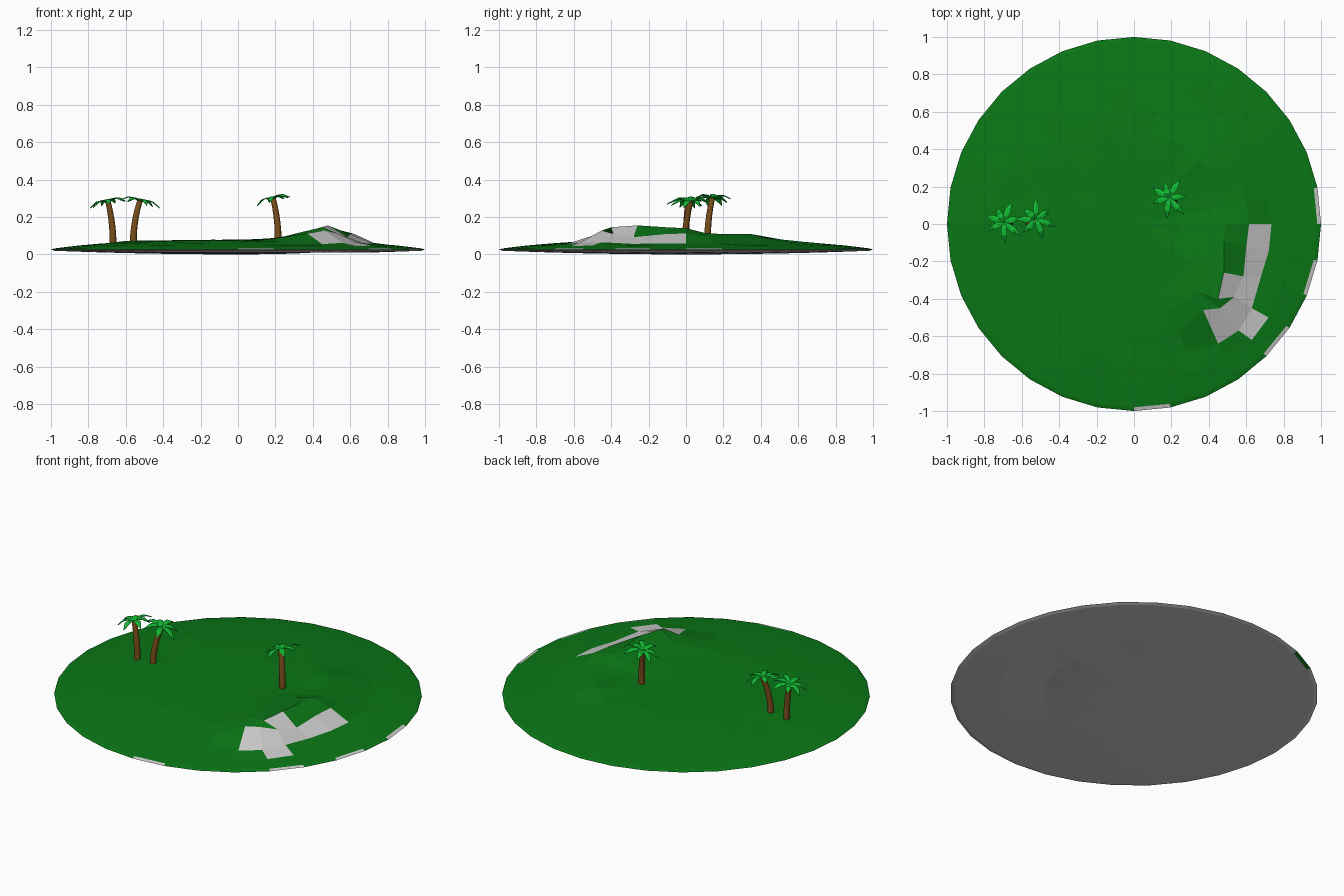
import bpy, bmesh, math, random
from mathutils import Vector, Matrix

if "Cube" in bpy.data.objects:
    bpy.data.objects.remove(bpy.data.objects["Cube"])

random.seed(4)
SEG = 32


def material(name, rgb):
    m = bpy.data.materials.new(name)
    m.diffuse_color = (*rgb, 1)
    m.use_nodes = True
    m.node_tree.nodes["Principled BSDF"].inputs["Base Color"].default_value = m.diffuse_color
    return m


grass = material("grass", (0.003, 0.184, 0.008))
bark = material("bark", (0.19, 0.075, 0.01))
frond = material("frond", (0.006, 0.5, 0.034))
rock = material("rock", (0.8, 0.8, 0.8))


def finish(bm, name, mats, recalc=True):
    if recalc:
        bmesh.ops.recalc_face_normals(bm, faces=bm.faces)
    me = bpy.data.meshes.new(name)
    bm.to_mesh(me)
    bm.free()
    for m in mats:
        me.materials.append(m)
    ob = bpy.data.objects.new(name, me)
    bpy.context.collection.objects.link(ob)
    return ob


# Island: polar grid, ridge heights above the base at steps -6..6 of 11.25 degrees
RADII = [0.1225 * i for i in range(1, 9)]
BASE = [0.078, 0.077, 0.076, 0.073, 0.068, 0.059, 0.047, 0.032]
FALL = [0.05, 0.15, 0.42, 1, 0.5, 0.0, 0.0, 0.0]
RIDGE = [0.01, 0.025, 0.05, 0.075, 0.08, 0.074, 0.07,
         0.042, 0.037, 0.036, 0.036, 0.018, 0.008]
# Sculpted vertices around the rocky slope: (ring, step) -> position
SCULPT = {
    (4, -2): (0.48, -0.26, 0.155), (4, -3): (0.45, -0.4, 0.145),
    (4, -4): (0.335, -0.36, 0.118), (5, -2): (0.585, -0.28, 0.092),
    (5, -3): (0.535, -0.39, 0.11), (5, -4): (0.46, -0.45, 0.128),
    (5, -5): (0.37, -0.46, 0.112), (6, -5): (0.45, -0.64, 0.055),
    (6, -4): (0.56, -0.57, 0.062), (6, -3): (0.63, -0.45, 0.065),
    (7, -4): (0.63, -0.62, 0.045), (7, -3): (0.72, -0.5, 0.047),
    (5, 0): (0.615, 0.0, 0.112), (5, 1): (0.605, 0.12, 0.095),
}
ROCKS = {(5, -5), (5, -4), (5, -3), (5, -2), (5, -1), (4, -3), (6, -4),
         (8, 0), (8, -2), (8, -4), (8, -8)}


def ring_point(r, k, z):
    a = k * math.tau / SEG
    return (r * math.cos(a), r * math.sin(a), z)


def ridge(k):
    return RIDGE[k + 6] if -6 <= k <= 6 else 0.0


steps = range(-16, 16)
bm = bmesh.new()
rings = []
for i, r in enumerate(RADII, 1):
    row = {}
    for k in steps:
        z = BASE[i - 1] + ridge(k) * FALL[i - 1]
        if 2 < i < 7:
            z += random.uniform(-0.003, 0.003)
        row[k] = bm.verts.new(SCULPT.get((i, k), ring_point(r, k, z)))
    rings.append(row)
rings.append({k: bm.verts.new(ring_point(1, k, 0.026)) for k in steps})
# Underside: shallow bowl with a faint dent below the ridge
for i in range(8, 0, -1):
    r = RADII[i - 1]
    rings.append({k: bm.verts.new(ring_point(
        r, k, 0.02 * r ** 2 + 0.25 * ridge(k) * FALL[i - 1])) for k in steps})
# Skin between the rings: grass on top, rock below and on marked cells
for n in range(len(rings) - 1):
    a, b = rings[n], rings[n + 1]
    for k in steps:
        j = k + 1 if k < 15 else -16
        f = bm.faces.new((a[k], b[k], b[j], a[j]))
        f.material_index = 1 if n >= 8 or (n + 1, k) in ROCKS else 0
        if n == 8 and k == 10:
            f.material_index = 0
for row, z, mat in ((rings[0], 0.079, 0), (rings[-1], 0.0, 1)):
    c = bm.verts.new((0, 0, z))
    for k in steps:
        bm.faces.new((c, row[k], row[k + 1 if k < 15 else -16])).material_index = mat
finish(bm, "island", [grass, rock])


# Trunk: tapered tube swept along a leaning path
def trunk(name, base, top):
    base, top = Vector(base), Vector(top)
    bm = bmesh.new()
    rows = []
    for i in range(6):
        t = i / 5
        c = base.lerp(top, t)
        c.xy = base.xy.lerp(top.xy, t ** 2)
        rad = 0.0185 - 0.004 * t
        lean = (top - base).xy * 2 * t / (top.z - base.z)
        rot = Vector((0, 0, 1)).rotation_difference(Vector((lean.x, lean.y, 1)))
        rows.append([bm.verts.new(c + rot @ Vector((
            rad * math.cos(s * math.tau / 12), rad * math.sin(s * math.tau / 12), 0)))
            for s in range(12)])
    for a, b in zip(rows, rows[1:]):
        for s in range(12):
            bm.faces.new((a[s], a[s - 1], b[s - 1], b[s])).smooth = True
    bm.faces.new(rows[0])
    bm.faces.new(rows[-1])
    finish(bm, name, [bark])


# Crown: arched leaves around the trunk top, tilted with the lean
LEAF = [(0.0, 0.005, 0.0), (0.035, 0.015, 0.014),
        (0.07, 0.017, 0.012), (0.112, 0.001, -0.012)]
ANGLES = [60, 108, 150, 197, 262, 312, 5]
LENGTHS = [1.0, 0.75, 0.95, 0.85, 1.0, 1.05, 0.8]


def crown(name, centre, tilt, turn):
    bm = bmesh.new()
    for ang, s in zip(ANGLES, LENGTHS):
        m = (Matrix.Translation(centre) @ Matrix.Rotation(tilt, 4, 'Y')
             @ Matrix.Rotation(math.radians(ang + turn), 4, 'Z'))
        rows = [[bm.verts.new(m @ Vector((x * s, side * w, z - 0.003 * abs(side))))
                 for side in (-1, 0, 1)] for x, w, z in LEAF]
        for a, b in zip(rows, rows[1:]):
            for q in (0, 1):
                bm.faces.new((a[q], b[q], b[q + 1], a[q + 1]))
    ob = finish(bm, name, [frond], recalc=False)
    mod = ob.modifiers.new("thickness", 'SOLIDIFY')
    mod.thickness = 0.003


PALMS = [
    ("left_palm", (-0.668, 0.0, 0.06), (-0.695, 0.01, 0.282), -0.2, 10),
    ("second_palm", (-0.56, -0.005, 0.06), (-0.525, 0.025, 0.285), 0.2, 30),
    ("centre_palm", (0.215, 0.115, 0.075), (0.188, 0.14, 0.298), -0.25, 0),
]
for name, base, top, tilt, turn in PALMS:
    trunk(name + "_trunk", base, top)
    crown(name + "_leaves", top, tilt, turn)
